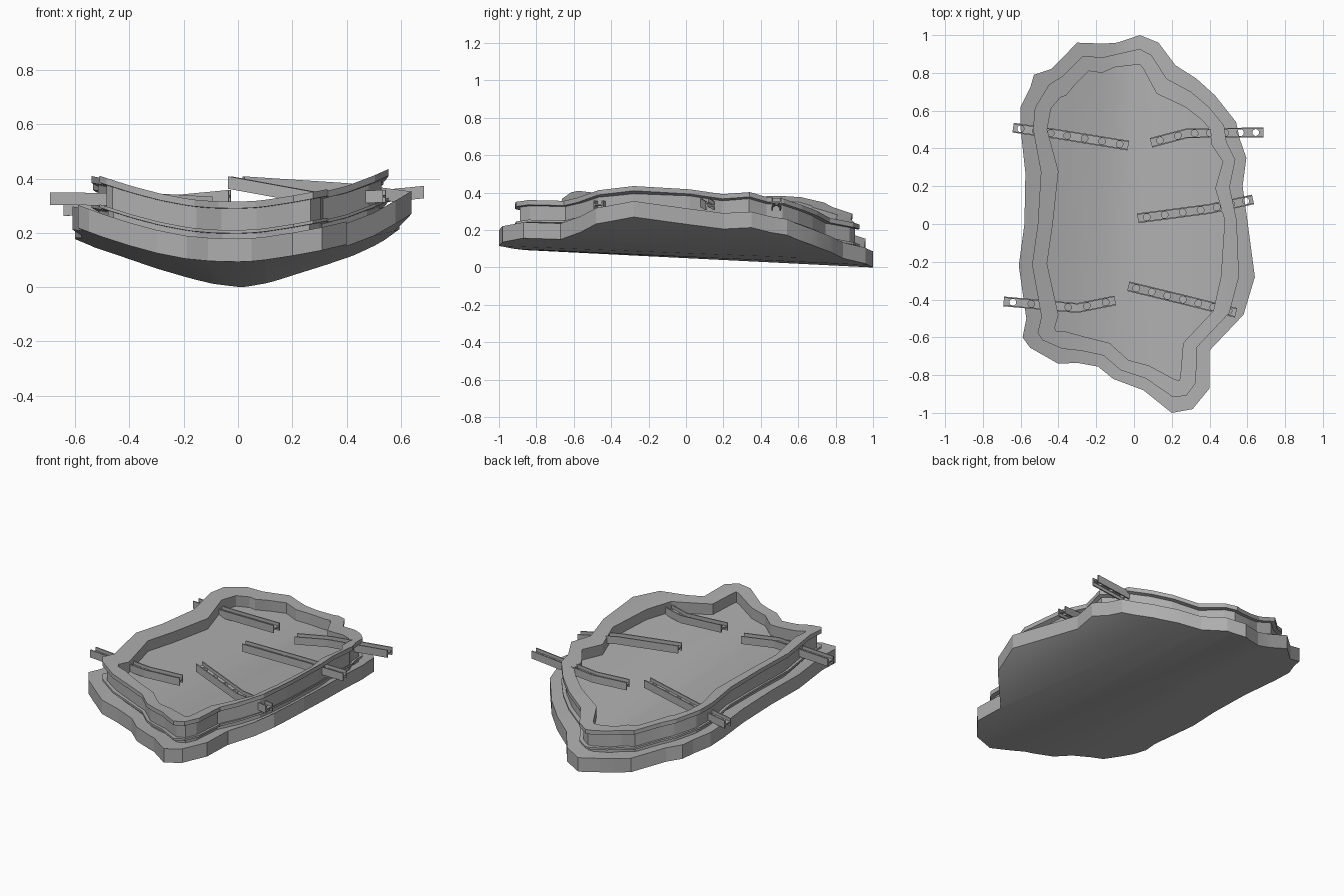
import bpy, bmesh, math
from mathutils import Vector

if "Cube" in bpy.data.objects:
    bpy.data.objects.remove(bpy.data.objects["Cube"])

# Broken outline of the hull piece, and the matching inner edge of the raised rim
OUTER = [(-.30, .96), (-.16, .955), (-.09, .96), (.03, 1), (.13, .96), (.22, .84), (.33, .77),
         (.43, .68), (.54, .54), (.56, .45), (.595, .35), (.575, .2), (.6, .02), (.64, -.28),
         (.58, -.48), (.4, -.67), (.4, -.87), (.31, -.98), (.2, -1), (.05, -.88), (-.11, -.82),
         (-.19, -.755), (-.3, -.735), (-.4, -.74), (-.55, -.655), (-.59, -.6), (-.57, -.5),
         (-.61, -.22), (-.58, 0), (-.575, .27), (-.6, .5), (-.6, .62), (-.55, .72),
         (-.53, .79), (-.44, .82)]
INNER = [(-.24, .81), (-.17, .80), (-.10, .83), (.03, .845), (.05, .82), (.12, .69), (.27, .62),
         (.36, .55), (.405, .5), (.41, .42), (.47, .33), (.43, .19), (.48, .02), (.46, -.28),
         (.42, -.46), (.26, -.63), (.245, -.81), (.24, -.83), (.21, -.82), (.08, -.75), (-.03, -.72),
         (-.13, -.63), (-.25, -.6), (-.36, -.57), (-.41, -.57), (-.42, -.55), (-.4, -.48),
         (-.46, -.21), (-.43, 0), (-.4, .28), (-.46, .5), (-.44, .61), (-.39, .67),
         (-.36, .68), (-.31, .74)]

metal = bpy.data.materials.new("dark_grey")
metal.diffuse_color = (.42, .42, .42, 1)
metal.use_nodes = True
metal.node_tree.nodes["Principled BSDF"].inputs["Base Color"].default_value = metal.diffuse_color


def hull_z(x, y):
    """Rounded at the front, more V-shaped at the back, right edge curled up."""
    front = .38 * x * x
    back = .33 * (math.sqrt(x * x + .0144) - .12)
    k = (y + 1) / 2
    return front * (1 - k) + back * k + .75 * max(0, x - .4) ** 2 + .05 * (1 - y)


def finish(name, bm):
    bmesh.ops.recalc_face_normals(bm, faces=bm.faces)
    mesh = bpy.data.meshes.new(name)
    bm.to_mesh(mesh)
    bm.free()
    mesh.materials.append(metal)
    ob = bpy.data.objects.new(name, mesh)
    bpy.context.collection.objects.link(ob)
    return ob


def layer(name, profile, closed):
    """Sweep a (inset, height) profile round the outline, then bend to the hull curve."""
    bm = bmesh.new()
    rings = []
    for t, z in profile:
        rings.append([bm.verts.new((a[0] + (b[0] - a[0]) * t, a[1] + (b[1] - a[1]) * t, z))
                      for a, b in zip(OUTER, INNER)])
    n = len(OUTER)
    pairs = list(zip(rings, rings[1:]))
    if closed:
        pairs.append((rings[-1], rings[0]))
    else:
        bm.faces.new(rings[0])
        bm.faces.new(rings[-1])
    for r, s in pairs:
        for i in range(n):
            j = (i + 1) % n
            bm.faces.new((r[i], r[j], s[j], s[i]))
    for k in range(-6, 7):
        bmesh.ops.bisect_plane(bm, geom=bm.verts[:] + bm.edges[:] + bm.faces[:], dist=1e-5,
                               plane_co=(k * .1 + .0013, 0, 0), plane_no=(1, 0, 0))
    bmesh.ops.triangulate(bm, faces=[f for f in bm.faces if len(f.verts) > 4])
    for v in bm.verts:
        v.co.z += hull_z(v.co.x, v.co.y)
    ob = finish(name, bm)
    bpy.context.view_layer.objects.active = ob
    ob.select_set(True)
    bpy.ops.object.shade_smooth_by_angle(angle=math.radians(10))
    ob.select_set(False)


# Layers of the curved plate: skin, inner floor, and a channel-section rim
layer("outer_skin", [(0, 0), (0, .085)], False)
layer("core_floor", [(.65, .08), (.65, .16)], False)
layer("raised_rim", [(.47, .108), (.47, .12), (.62, .12), (.62, .2), (.47, .2),
                     (.47, .225), (1, .225), (1, .108)], True)


def beam(name, path, w=.026, h=.023, th=.007):
    """H-section girder along a bent path, with round holes in the flat web."""
    pts = [Vector(p) for p in path]
    side = []
    for i in range(len(pts)):
        d = pts[min(i + 1, len(pts) - 1)] - pts[max(i - 1, 0)]
        side.append(Vector((-d.y, d.x, 0)).normalized())
    up = Vector((0, 0, 1))
    bm = bmesh.new()
    # side flanges
    for s in (-1, 1):
        prev = None
        for p, n in zip(pts, side):
            ring = [bm.verts.new(p + n * s * a + up * b)
                    for a, b in ((w, -h), (w, h), (w - th, h), (w - th, -h))]
            if prev:
                for i in range(4):
                    j = (i + 1) % 4
                    bm.faces.new((prev[i], prev[j], ring[j], ring[i]))
            else:
                bm.faces.new(ring)
            prev = ring
        bm.faces.new(prev)
    # web panels, each with a hole
    for p, q, n, m in zip(pts, pts[1:], side, side[1:]):
        length = (q - p).length
        count = max(1, round(length / .09))

        def place(u, v, z):
            return p.lerp(q, u / length) + n.lerp(m, u / length) * v + up * z
        cell, hw = length / count, w - th / 2
        for c in range(count):
            mid = (c + .5) * cell
            loops = []
            for z in (-.004, .004):
                out, hole = [], []
                for k in range(16):
                    a = math.tau * k / 16 + math.pi / 4
                    cx, cy = math.cos(a), math.sin(a)
                    g = max(abs(cx), abs(cy))
                    out.append(bm.verts.new(place(mid + cx / g * cell / 2, cy / g * hw, z)))
                    hole.append(bm.verts.new(place(mid + cx * .018, cy * .018, z)))
                loops.append((out, hole))
            (o0, h0), (o1, h1) = loops
            for k in range(16):
                j = (k + 1) % 16
                for a, b in ((o0, h0), (h0, h1), (h1, o1), (o1, o0)):
                    bm.faces.new((a[k], a[j], b[j], b[k]))
    finish(name, bm)


# Girders poking out through the rim
beam("girder_back_left", [(-.64, .51, .285), (-.4, .475, .30), (-.03, .415, .335)])
beam("girder_back_right", [(.685, .485, .35), (.28, .48, .31), (.09, .43, .295)])
beam("girder_middle_right", [(.63, .13, .33), (.4, .08, .36), (.02, .03, .385)])
beam("girder_front_right", [(.54, -.47, .335), (.3, -.41, .325), (-.03, -.33, .385)])
beam("girder_front_left", [(-.69, -.41, .326), (-.3, -.445, .322), (-.1, -.405, .31)])
